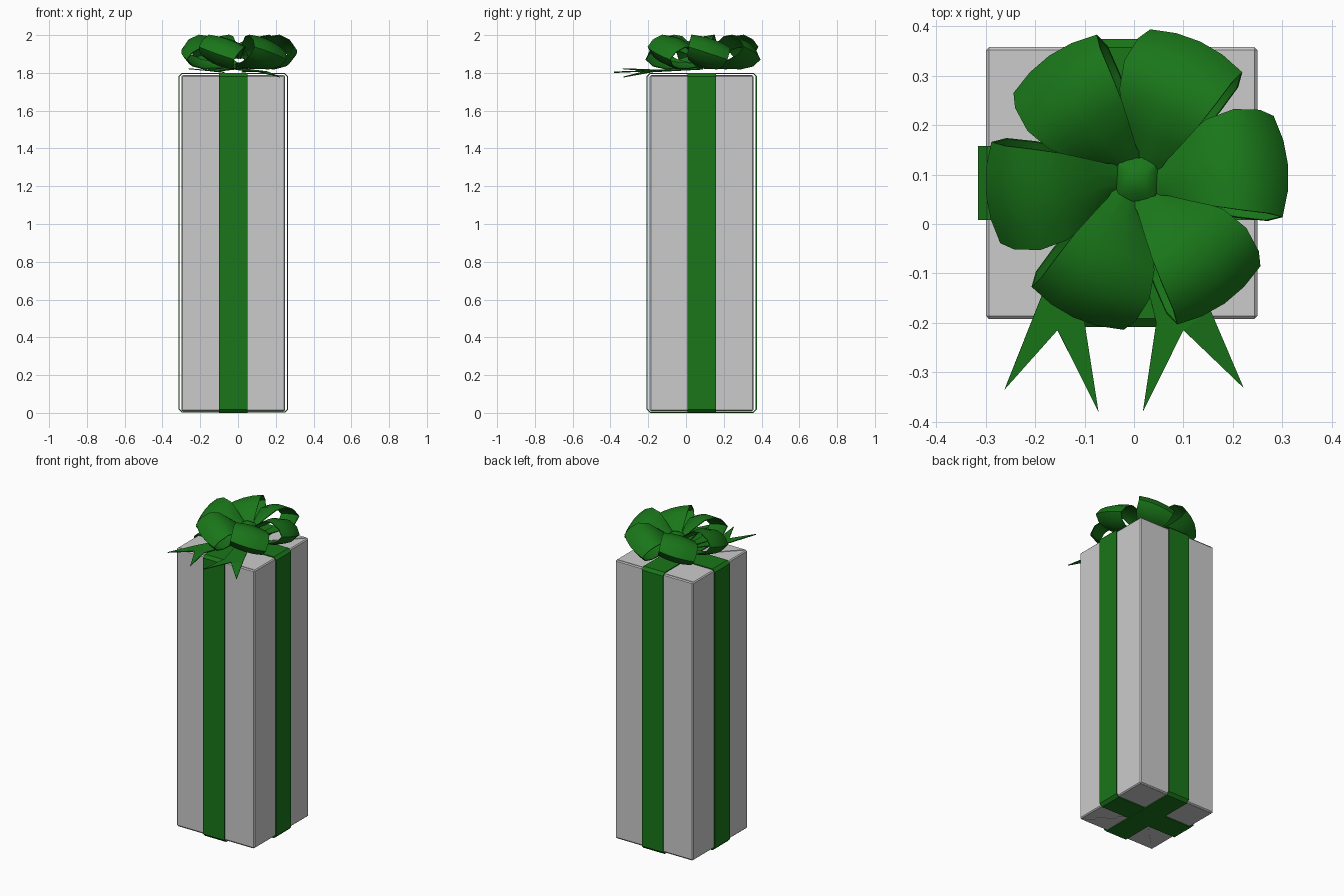
import bpy, bmesh
from math import sin, cos, radians

if "Cube" in bpy.data.objects:
    bpy.data.objects.remove(bpy.data.objects["Cube"])

green = bpy.data.materials.new("ribbon_green")
green.diffuse_color = (0.01, 0.18, 0.01, 1)
green.use_nodes = True
green.node_tree.nodes["Principled BSDF"].inputs["Base Color"].default_value = green.diffuse_color
CX, CY = -0.025, 0.083          # box centre
BX, BY = 0.006, 0.09            # bow centre


def make(name, verts, faces, mat=None, thick=0, smooth=False, offset=0):
    me = bpy.data.meshes.new(name)
    me.from_pydata(verts, [], faces)
    bm = bmesh.new()
    bm.from_mesh(me)
    bmesh.ops.recalc_face_normals(bm, faces=bm.faces)
    bm.to_mesh(me)
    bm.free()
    ob = bpy.data.objects.new(name, me)
    bpy.context.collection.objects.link(ob)
    if mat:
        me.materials.append(mat)
    bpy.ops.object.select_all(action='DESELECT')
    ob.select_set(True)
    bpy.context.view_layer.objects.active = ob
    if thick:
        m = ob.modifiers.new("thickness", 'SOLIDIFY')
        m.thickness = thick
        m.offset = offset
        bpy.ops.object.modifier_apply(modifier=m.name)
    if smooth:
        bpy.ops.object.shade_smooth_by_angle(angle=radians(40))
    return ob


def grid_faces(rows, cols, closed=False):
    return [(i * cols + j, i * cols + j + 1,
             (i + 1) % rows * cols + j + 1, (i + 1) % rows * cols + j)
            for i in range(rows if closed else rows - 1) for j in range(cols - 1)]


# Box
bpy.ops.mesh.primitive_cube_add(size=1, location=(CX, CY, 0.898))
box = bpy.context.object
box.name = "gift_box"
box.scale = (0.55, 0.55, 1.776)
bpy.ops.object.transform_apply(location=False, rotation=False, scale=True)
bev = box.modifiers.new("edge", 'BEVEL')
bev.width, bev.segments = 0.006, 1

# Folded paper flaps on both ends
for label, z in (("top", 1.787), ("bottom", 0.009)):
    for side in (-1, 1):
        pts = [(CX + a, CY + side * b, z) for a, b in
               ((-0.265, 0.268), (0.265, 0.268), (0.06, 0.06), (-0.06, 0.06))]
        make(f"paper_flap_{label}_{'front' if side < 0 else 'back'}", pts,
             [(0, 1, 2, 3)], thick=0.004)

# Two ribbons wrapped round the box, with cut corners
def wrap(name, along_y, grow):
    h, c, lo, hi = 0.289 + grow, 0.016, 0.003 - grow, 1.797 + grow
    prof = [(-h + c, lo), (h - c, lo), (h, lo + c), (h, hi - c),
            (h - c, hi), (-h + c, hi), (-h, hi - c), (-h, lo + c)]
    verts = []
    for u, z in prof:
        for w in (-0.075, 0.075):
            verts.append((CX + w, CY + u, z) if along_y else (CX + u, CY + w, z))
    make(name, verts, grid_faces(8, 2, True), green, 0.006)

wrap("ribbon_front_back", True, 0.0)
wrap("ribbon_left_right", False, -0.001)

# Bow loops: radius, height about the middle, width
loop = [(0.01, -0.07, 0.05), (0.10, -0.075, 0.10), (0.20, -0.066, 0.16),
        (0.27, -0.04, 0.20), (0.305, 0.005, 0.215), (0.275, 0.05, 0.22),
        (0.215, 0.082, 0.215), (0.15, 0.077, 0.185), (0.09, 0.04, 0.13),
        (0.04, 0.005, 0.08), (0.01, -0.02, 0.06)]
roll = radians(18)
for k in range(6):
    a = radians(5 + 60 * k)
    verts = []
    for r, z, w in loop:
        for s in (-1, -0.5, 0, 0.5, 1):
            f = 1 - 0.14 * s * s
            rr, zz, t = 0.16 + (r - 0.16) * f, z * f, s * w / 2
            t, zz = t * cos(roll) + zz * sin(roll), zz * cos(roll) - t * sin(roll)
            verts.append((BX + rr * cos(a) - t * sin(a),
                          BY + rr * sin(a) + t * cos(a), 1.9 + zz))
    make(f"bow_loop_{k + 1}", verts, grid_faces(len(loop), 5), green, 0.005, True)

# Central knot: pinched square pillow
n, verts = 7, []
for i in range(n):
    for j in range(n):
        u, v = i / 3 - 1, j / 3 - 1
        verts.append((BX + 0.056 * u * (0.9 + 0.1 * v * v),
                      BY + 0.058 * v * (0.72 + 0.28 * u * u),
                      1.925 - 0.02 * v * v - 0.045 * u ** 4))
make("bow_knot", verts, grid_faces(n, n), green, 0.006, True)

# Notched tails
def tail(name, root, shoulders, tips, notch):
    (a, b), (c, d), (e, f) = root, shoulders, tips
    make(name, [a, b, c, d, e, f, notch],
         [(0, 1, 3, 2), (2, 6, 4), (2, 3, 6), (3, 5, 6)], green, 0.005)

tail("tail_left", ((-0.03, 0.09, 1.825), (0.03, 0.07, 1.825)),
     ((-0.185, -0.14, 1.815), (-0.10, -0.20, 1.81)),
     ((-0.262, -0.335, 1.822), (-0.072, -0.38, 1.802)), (-0.155, -0.215, 1.812))
tail("tail_right", ((-0.02, 0.07, 1.82), (0.04, 0.09, 1.82)),
     ((0.045, -0.20, 1.81), (0.155, -0.175, 1.806)),
     ((0.018, -0.38, 1.805), (0.222, -0.332, 1.778)), (0.10, -0.215, 1.808))
